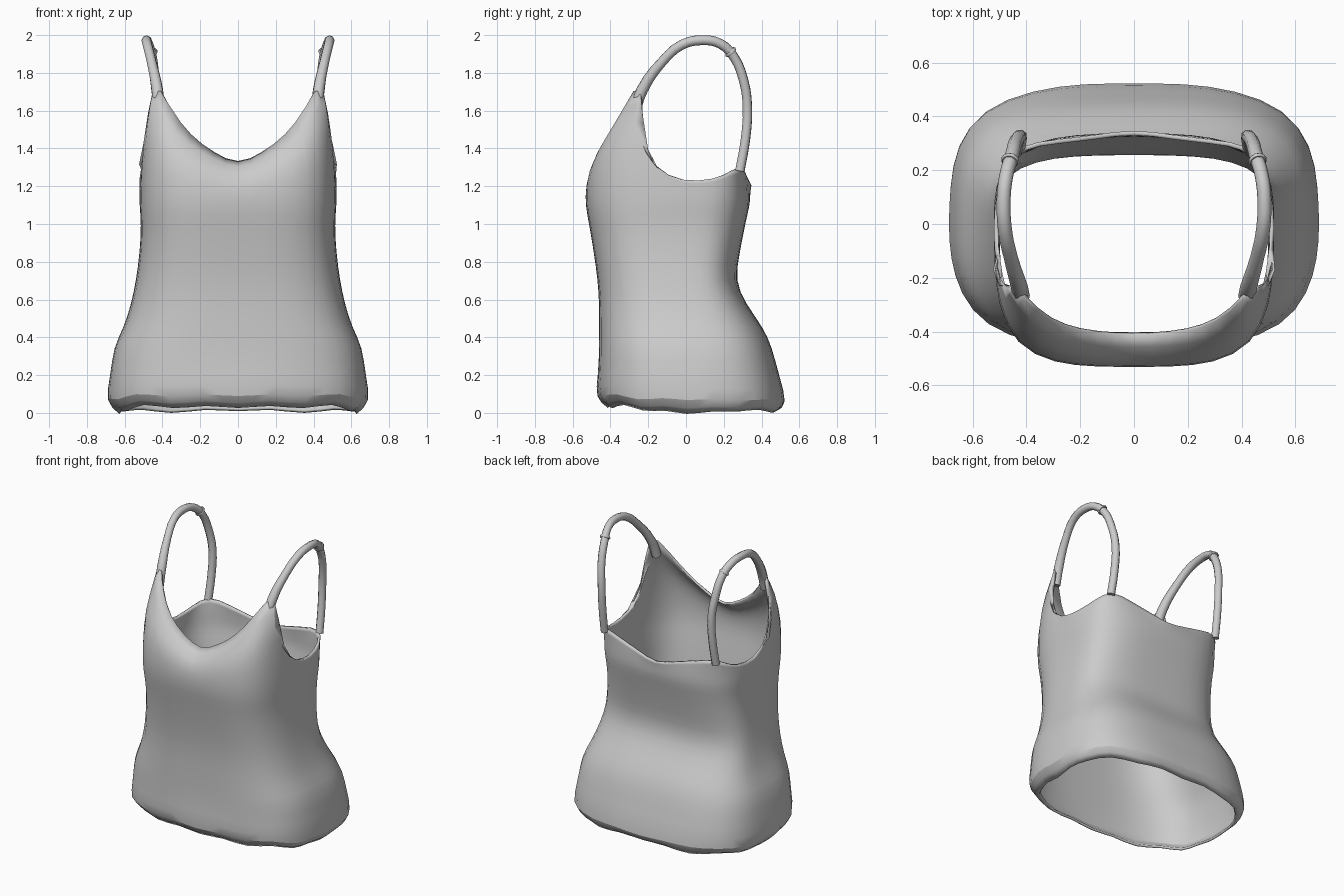
import bpy, bmesh, math, random
from mathutils import Vector

cube = bpy.data.objects.get("Cube")
if cube:
    bpy.data.objects.remove(cube)
random.seed(4)

fabric = bpy.data.materials.new("grey fabric")
fabric.use_nodes = True
grey = (0.6, 0.6, 0.6, 1)
fabric.diffuse_color = grey
fabric.node_tree.nodes["Principled BSDF"].inputs["Base Color"].default_value = grey


def finish(obj, angle=60):
    if not obj.data.materials:
        obj.data.materials.append(fabric)
    bpy.ops.object.select_all(action="DESELECT")
    obj.select_set(True)
    bpy.context.view_layer.objects.active = obj
    bpy.ops.object.shade_smooth_by_angle(angle=math.radians(angle))


# Body sections: height, half width, front y, back y (first two form the crumpled hem)
SECTIONS = [(0.005, .635, -.42, .48), (0.05, .70, -.485, .54), (0.2, .675, -.465, .492),
            (0.35, .66, -.46, .455), (0.45, .605, -.46, .41), (0.58, .565, -.46, .315),
            (0.7, .54, -.467, .258), (0.85, .52, -.488, .285), (1.0, .512, -.513, .313),
            (1.1, .522, -.533, .338)]

# Top edge from front centre, over the strap point and underarm, to back centre
TOP_EDGE = [(0, -.415, 1.31), (.13, -.41, 1.38), (.25, -.39, 1.465), (.36, -.335, 1.61),
            (.462, -.218, 1.82), (.492, -.245, 1.375), (.525, -.1, 1.24), (.52, .07, 1.222),
            (.495, .21, 1.255), (.435, .297, 1.31), (.28, .315, 1.27), (.14, .33, 1.235),
            (0, .355, 1.19)]
COLUMNS = len(TOP_EDGE)


def section_point(section, column):
    z, width, front, back = section
    a = math.pi * column / (COLUMNS - 1)
    s, c = math.sin(a), math.cos(a)
    # the chest is boxier than the hem
    power = 3 + 1.2 * z if c > 0 else 3.7
    r = (abs(s) ** power + abs(c) ** power) ** (-1 / power)
    x = 0 if column in (0, COLUMNS - 1) else width * r * s
    return Vector((x, r * c * front if c > 0 else -r * c * back, z))


# Half of the body as a grid of quads
bm = bmesh.new()
rows = []
for i, section in enumerate(SECTIONS):
    row = [section_point(section, k) for k in range(COLUMNS)]
    if i < 2:  # crumpled hem
        for k, p in enumerate(row):
            p.z += (.016 if k % 2 else -.014) + random.uniform(-.012, .012)
            p.z += .03 if k < 4 else 0
            push = 1 + random.uniform(-.02, .02)
            p.x *= push
            p.y *= push
    rows.append(row)
base = rows[-1]
for s in (.4, .75, 1):
    row = []
    for k, (p, t) in enumerate(zip(base, TOP_EDGE)):
        # the bust stays full before leaning back to the neckline
        q = p.lerp(Vector(t), s ** (5 if k < 4 else 2.3))
        q.z = p.z + (t[2] - p.z) * s
        row.append(q)
    rows.append(row)
grid = [[bm.verts.new(p) for p in row] for row in rows]
for lower, upper in zip(grid, grid[1:]):
    for k in range(COLUMNS - 1):
        bm.faces.new((lower[k], lower[k + 1], upper[k + 1], upper[k]))
mesh = bpy.data.meshes.new("body")
bm.to_mesh(mesh)
bm.free()
body = bpy.data.objects.new("body", mesh)
bpy.context.collection.objects.link(body)
mirror = body.modifiers.new("mirror", "MIRROR")
mirror.use_clip = True
subdivision = body.modifiers.new("subdivision", "SUBSURF")
subdivision.levels = subdivision.render_levels = 1
cloth = body.modifiers.new("cloth thickness", "SOLIDIFY")
cloth.thickness = 0.016
cloth.offset = -1
finish(body)

# Straps: x, y, z, thickness, from the cup, over the shoulder, to the back edge
STRAP = [(.418, -.272, 1.60, 1.2), (.427, -.232, 1.71, 1.2), (.458, -.125, 1.86, 1),
         (.48, -.02, 1.95, 1), (.485, .09, 1.973, 1), (.475, .18, 1.955, 1),
         (.455, .25, 1.89, 1), (.44, .305, 1.76, 1), (.425, .325, 1.62, 1),
         (.425, .315, 1.45, 1), (.43, .285, 1.28, 1)]
for side, name in ((1, "left"), (-1, "right")):
    curve = bpy.data.curves.new(name + "_strap", "CURVE")
    curve.dimensions = "3D"
    curve.bevel_depth = 0.026
    curve.bevel_resolution = 2
    curve.resolution_u = 3
    curve.use_fill_caps = True
    spline = curve.splines.new("BEZIER")
    spline.bezier_points.add(len(STRAP) - 1)
    for point, (x, y, z, thickness) in zip(spline.bezier_points, STRAP):
        point.co = (side * x, y, z)
        point.radius = thickness
        point.handle_left_type = point.handle_right_type = "AUTO"
    curve.materials.append(fabric)
    strap = bpy.data.objects.new(name + "_strap", curve)
    bpy.context.collection.objects.link(strap)
    bpy.ops.object.select_all(action="DESELECT")
    strap.select_set(True)
    bpy.context.view_layer.objects.active = strap
    bpy.ops.object.convert(target="MESH")
    finish(bpy.context.object)

    # Small adjuster ring around the strap
    bpy.ops.mesh.primitive_torus_add(
        major_segments=12, minor_segments=6, major_radius=0.025, minor_radius=0.01,
        location=(side * .46, .236, 1.91))
    ring = bpy.context.object
    ring.name = name + "_strap_ring"
    direction = Vector((side * -.02, .07, -.08))
    ring.rotation_euler = direction.to_track_quat("Z", "Y").to_euler()
    finish(ring)
